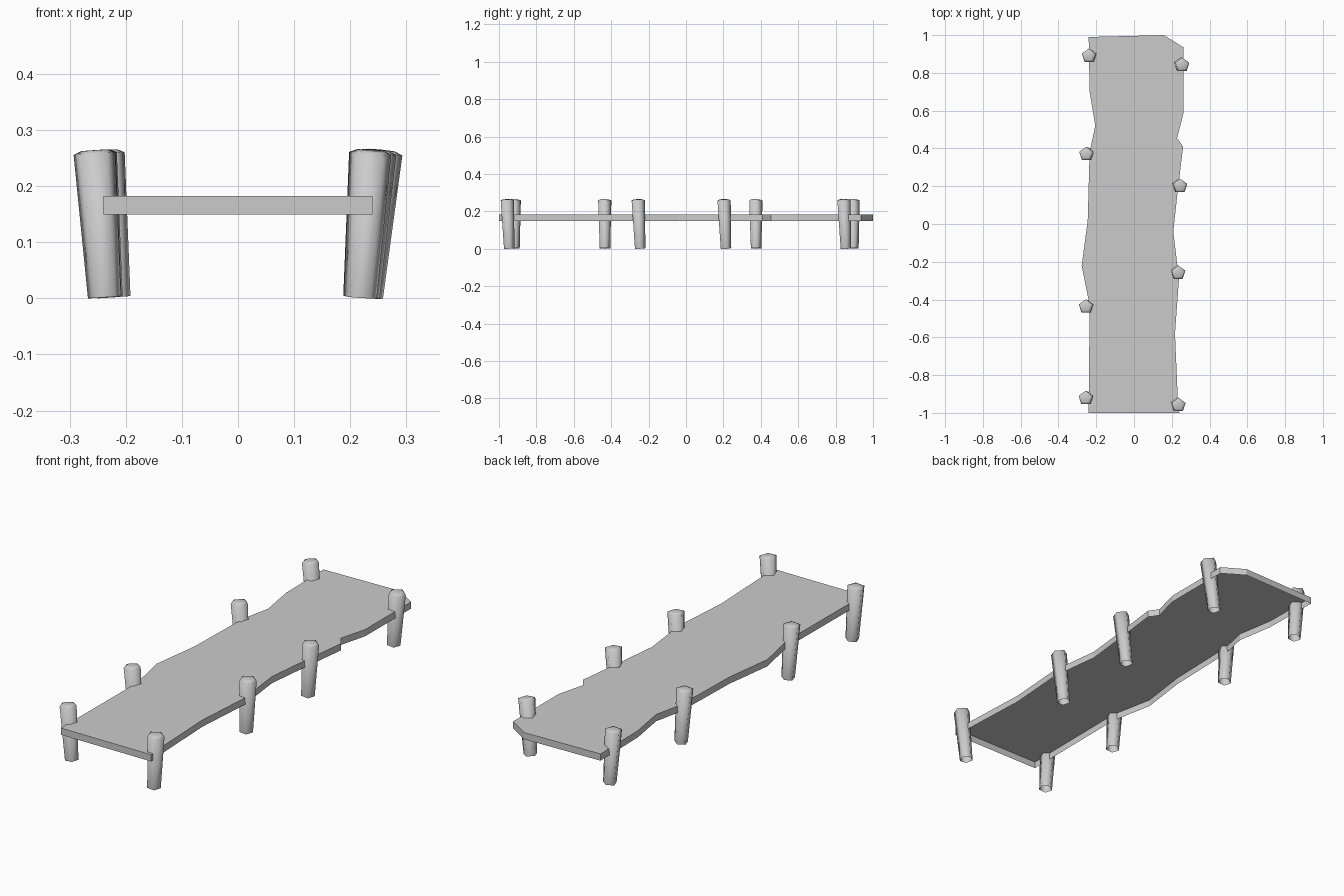
import bpy
import bmesh
from math import cos, sin, pi
from mathutils import Vector

cube = bpy.data.objects.get("Cube")
if cube:
    bpy.data.objects.remove(cube)

grey = bpy.data.materials.new("weathered_grey")
grey.use_nodes = True
colour = (0.6, 0.6, 0.6, 1)
grey.diffuse_color = colour
grey.node_tree.nodes["Principled BSDF"].inputs["Base Color"].default_value = colour


def add_object(name, bm):
    mesh = bpy.data.meshes.new(name)
    bm.to_mesh(mesh)
    bm.free()
    mesh.materials.append(grey)
    obj = bpy.data.objects.new(name, mesh)
    bpy.context.collection.objects.link(obj)


def add_band(bm, low, high, smooth):
    # Side faces between two counter-clockwise rings, facing outward
    for i in range(len(low)):
        j = (i + 1) % len(low)
        bm.faces.new((low[i], low[j], high[j], high[i])).smooth = smooth


# Deck: wavy top with a thin skirt, open underneath
left_edge = [(.24, -1), (.232, -.93), (.217, -.58), (.238, -.29), (.208, -.04),
             (.233, .19), (.26, .41), (.228, .455), (.263, .59), (.263, .935),
             (.158, 1)]
right_edge = [(-.24, .99), (-.235, .7), (-.205, .52), (-.235, .38),
              (-.245, .02), (-.277, -.22), (-.235, -.43), (-.24, -1)]
bm = bmesh.new()
lower, upper = [[bm.verts.new((x, y, z)) for x, y in left_edge + right_edge]
                for z in (.1495, .182)]
add_band(bm, lower, upper, False)
bm.faces.new(upper)
add_object("deck", bm)


# Posts: leaning, tapered five-sided logs with a rounded-off top, open below
def add_post(name, bottom, top):
    bottom, top = Vector(bottom), Vector(top)
    axis = (top - bottom).normalized()
    turn = Vector((0, 0, 1)).rotation_difference(axis)
    bm = bmesh.new()
    rings = []
    for centre, radius in ((bottom, .031), (top, .039), (top + axis * .006, .024)):
        rings.append([bm.verts.new(centre + turn @ Vector(
            (-radius * sin(2 * pi * i / 5), radius * cos(2 * pi * i / 5), 0)))
            for i in range(5)])
    add_band(bm, rings[0], rings[1], True)
    add_band(bm, rings[1], rings[2], True)
    bm.faces.new(rings[2]).smooth = True
    add_object(name, bm)


left_tops = [(.236, -.959), (.235, -.259), (.245, .2), (.256, .841)]
right_tops = [(-.256, -.922), (-.255, -.438), (-.253, .37), (-.239, .89)]
left_leans = [.018, .018, .022, .027]
for n in range(4):
    x, y = left_tops[n]
    add_post(f"left_post_{n + 1}", (x - left_leans[n], y + .011, .002), (x, y, .258))
    x, y = right_tops[n]
    add_post(f"right_post_{n + 1}", (x + .018, y + .002, .002), (x, y, .258))
